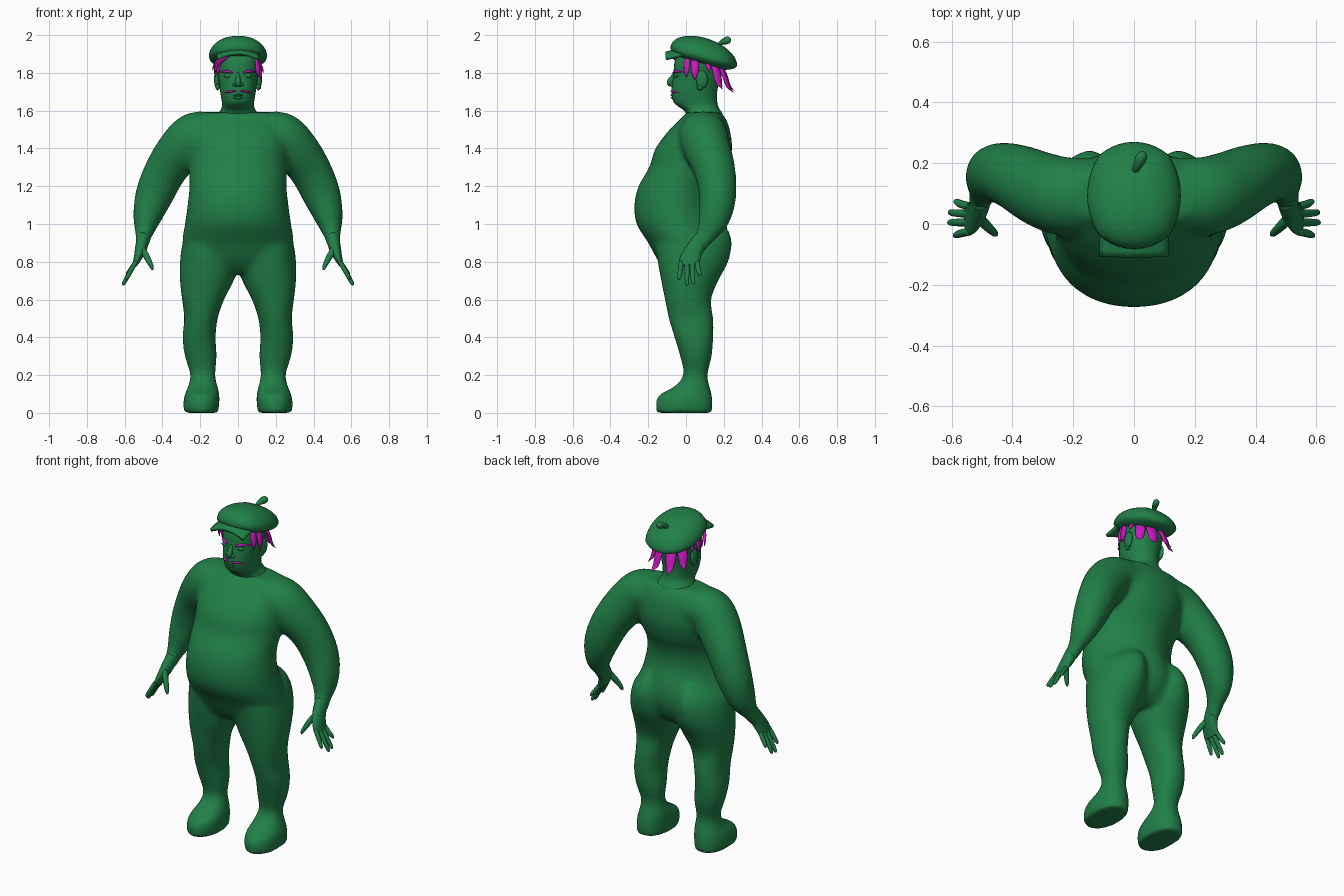
import bpy, bmesh, math
from mathutils import Vector

if "Cube" in bpy.data.objects:
    bpy.data.objects.remove(bpy.data.objects["Cube"])

def material(name, col):
    m = bpy.data.materials.new(name)
    m.diffuse_color = (*col, 1)
    m.use_nodes = True
    m.node_tree.nodes["Principled BSDF"].inputs["Base Color"].default_value = m.diffuse_color
    return m

GREEN = material("green", (0.015, 0.215, 0.064))
MAGENTA = material("magenta", (0.6, 0.01, 0.52))

def finish(name, bm, mat):
    bmesh.ops.recalc_face_normals(bm, faces=bm.faces)
    me = bpy.data.meshes.new(name)
    bm.to_mesh(me)
    bm.free()
    me.materials.append(mat)
    for p in me.polygons:
        p.use_smooth = True
    ob = bpy.data.objects.new(name, me)
    bpy.context.collection.objects.link(ob)
    return ob

def refine(rows, n):
    """Catmull-Rom interpolation of rows of numbers."""
    rows = [rows[0]] + list(rows) + [rows[-1]]
    out = []
    for a, b, c, d in zip(rows, rows[1:], rows[2:], rows[3:]):
        for k in range(n):
            t = k / n
            out.append([0.5 * (2*q + (r-p)*t + (2*p-5*q+4*r-s)*t*t + (3*q-p-3*r+s)*t**3)
                        for p, q, r, s in zip(a, b, c, d)])
    return out + [list(rows[-1])]

def skin(bm, rings):
    loops = [[bm.verts.new(p) for p in r] for r in rings]
    n = len(loops[0])
    for a, b in zip(loops, loops[1:]):
        for i in range(n):
            bm.faces.new((a[i], a[(i+1) % n], b[(i+1) % n], b[i]))
    bm.faces.new(loops[0][::-1])
    bm.faces.new(loops[-1])

def stack(bm, rows, power=1.0, side=1, seg=32):
    """Horizontal sections: z, x min, x max, y min, y max; leaner at the back of the hips."""
    rings = []
    for z, x0, x1, y0, y1 in refine(rows, 4):
        back = power + .35 * max(0, 1 - abs(z - 1.0) / .4)
        ring = []
        for i in range(seg):
            a = 2 * math.pi * i / seg
            c, s = math.cos(a), math.sin(a)
            p = back if s > 0 else power
            c = math.copysign(abs(c)**p, c)
            s = math.copysign(abs(s)**p, s)
            ring.append((side*((x0+x1)/2 + c*(x1-x0)/2), (y0+y1)/2 + s*(y1-y0)/2, z))
        rings.append(ring)
    skin(bm, rings)

def tube(bm, rows, side=1, seg=10, n=4):
    """Path sections: x, y, z, radius across, radius along y."""
    pts = refine(rows, n)
    rings = []
    for i, (x, y, z, r1, r2) in enumerate(pts):
        t = Vector(pts[min(i+1, len(pts)-1)][:3]) - Vector(pts[max(i-1, 0)][:3])
        u = t.cross(Vector((0, 1, 0))).normalized()
        v = t.cross(u).normalized()
        ring = []
        for k in range(seg):
            a = 2 * math.pi * k / seg
            p = Vector((x, y, z)) + u*r1*math.cos(a) + v*r2*math.sin(a)
            ring.append((p.x*side, p.y, p.z))
        rings.append(ring)
    skin(bm, rings)

def blob(bm, centre, size, seg=16):
    vs = bmesh.ops.create_uvsphere(bm, u_segments=seg, v_segments=seg//2, radius=1)["verts"]
    for v in vs:
        v.co = Vector([c + s*q for c, s, q in zip(centre, size, v.co)])

# body: torso, legs and arms fused into one skin
bm = bmesh.new()
torso = [(0.74, .13, -.09, .13), (0.80, .26, -.145, .19), (0.9, .295, -.20, .225),
         (1.0, .282, -.262, .215), (1.1, .268, -.274, .18), (1.2, .258, -.252, .185),
         (1.3, .262, -.195, .225), (1.4, .265, -.162, .245), (1.5, .265, -.087, .232),
         (1.555, .25, -.03, .212), (1.592, .22, .0, .185)]
stack(bm, [(z, -w, w, f, b) for z, w, f, b in torso], 0.94)
leg = [(0.0, .103, .288, -.158, .142), (.06, .098, .289, -.16, .142), (.10, .098, .282, -.137, .137),
       (.135, .106, .267, -.07, .127), (.2, .120, .253, -.014, .114), (.3, .112, .282, -.032, .137),
       (.4, .118, .294, -.062, .145), (.5, .107, .285, -.092, .145), (.6, .073, .297, -.112, .133),
       (.7, .022, .308, -.132, .172), (.8, -.005, .308, -.15, .225), (.9, .0, .293, -.16, .244),
       (.97, .02, .255, -.13, .225), (1.02, .06, .19, -.06, .18)]
arm = [(.10, .10, 1.475, .105, .12), (.22, .09, 1.472, .124, .13), (.30, .112, 1.398, .124, .125),
       (.385, .153, 1.28, .112, .11), (.448, .168, 1.14, .100, .098), (.484, .145, 1.02, .072, .083),
       (.50, .10, .935, .043, .053), (.512, .06, .88, .037, .048)]
for s in (1, -1):
    stack(bm, leg, 0.92, s)
    tube(bm, arm, s, 24)
body = finish("body", bm, GREEN)
rm = body.modifiers.new("fuse", "REMESH")
rm.mode = "VOXEL"
rm.voxel_size = 0.012
rm.use_smooth_shade = True
sm = body.modifiers.new("soften", "SMOOTH")
sm.factor = 0.5
sm.iterations = 20

# head and neck
bm = bmesh.new()
head = [(1.54, .13, .03, .21), (1.585, .105, .0, .192), (1.605, .092, -.015, .18),
        (1.625, .085, -.045, .17), (1.65, .086, -.068, .165), (1.70, .094, -.077, .165),
        (1.75, .101, -.073, .175), (1.80, .107, -.066, .185), (1.86, .11, -.06, .20),
        (1.93, .09, -.03, .17)]
stack(bm, [(z, -w, w, f, b) for z, w, f, b in head], 0.9)
finish("head", bm, GREEN)

# hands: palm, four fingers and thumb
fingers = [(-.025, .59, -.037, .705), (.005, .608, .005, .675),
           (.033, .606, .038, .68), (.058, .588, .073, .725)]
for s, label in ((1, "left"), (-1, "right")):
    bm = bmesh.new()
    tube(bm, [(.502, .09, .93, .034, .043), (.515, .045, .865, .031, .047),
              (.535, .02, .81, .019, .055), (.548, .017, .78, .012, .052)], s, 16)
    for y0, x1, y1, z1 in fingers:
        tube(bm, [(.54, y0, .80, .012, .013), ((.55+x1)/2, (y0+y1)/2, (.79+z1)/2, .012, .013),
                  (x1-.004, y1, z1+.012, .010, .010), (x1, y1, z1, .004, .004)], s)
    tube(bm, [(.51, .02, .87, .018, .02), (.48, -.01, .82, .016, .016),
              (.458, -.03, .775, .011, .012), (.452, -.034, .757, .004, .005)], s)
    finish(label + "_hand", bm, GREEN)

# face: nose, eyes, lips, ears
bm = bmesh.new()
tube(bm, [(0, -.052, 1.80, .010, .012), (0, -.069, 1.775, .012, .016),
          (0, -.084, 1.75, .017, .019), (0, -.078, 1.732, .013, .012)])
for s in (1, -1):
    blob(bm, (.017*s, -.074, 1.738), (.012, .013, .010))
finish("nose", bm, GREEN)
bm = bmesh.new()
for s in (1, -1):
    blob(bm, (.05*s, -.050, 1.785), (.024, .013, .012))
finish("eyes", bm, GREEN)
bm = bmesh.new()
blob(bm, (0, -.070, 1.682), (.028, .012, .006))
blob(bm, (0, -.069, 1.669), (.024, .012, .007))
finish("lips", bm, GREEN)
bm = bmesh.new()
for s in (1, -1):
    blob(bm, (.113*s, .085, 1.765), (.014, .032, .048))
    blob(bm, (.108*s, .075, 1.727), (.012, .018, .02))
finish("ears", bm, GREEN)

# eyebrows and moustache
bm = bmesh.new()
for s in (1, -1):
    tube(bm, [(.028, -.066, 1.800, .004, .006), (.06, -.053, 1.809, .007, .008),
              (.095, -.010, 1.803, .002, .004)], s)
finish("eyebrows", bm, MAGENTA)
bm = bmesh.new()
for s in (1, -1):
    tube(bm, [(.012, -.078, 1.704, .003, .005), (.038, -.071, 1.702, .006, .008),
              (.072, -.037, 1.694, .002, .003)], s)
finish("moustache", bm, MAGENTA)

# hair: broad flat locks hanging from under the cap (angle, tip height, width)
bm = bmesh.new()
locks = [(-28, 1.775, .018), (-8, 1.765, .022), (22, 1.80, .016),
         (44, 1.715, .028), (72, 1.695, .030)]
for deg, tip, wide in locks:
    for s in (1, -1):
        a = math.radians(deg if s > 0 else 180 - deg)
        out = Vector((math.cos(a), math.sin(a), 0))
        along = Vector((-out.y, out.x, 0))
        back = max(out.y, 0)
        z = tip + (.012 if s < 0 else 0)
        top = 1.875 - .035 * back
        rings = []
        for o, h, k in refine([(.0, top, .9), (.008 + .02*back, (top+z)/2 + .01, 1),
                               (.012 + .035*back, z + .03, .75), (.014 + .065*back, z, .08)], 4):
            base = Vector((out.x*(.108+o), .065 + out.y*(.122+o), h))
            ring = []
            for j in range(8):
                t = 2 * math.pi * j / 8
                ring.append(base + along*wide*k*math.cos(t) + out*.011*k*math.sin(t))
            rings.append(ring)
        skin(bm, rings)
# fringe swept to one side
tube(bm, [(-.04, -.074, 1.905, .012, .007), (-.078, -.058, 1.878, .015, .008),
          (-.112, -.02, 1.84, .010, .007), (-.122, -.005, 1.80, .002, .002)], 1, 8)
finish("hair", bm, MAGENTA)

# soft cap: domed above, flatter below, sloping down to the back
bm = bmesh.new()
bmesh.ops.create_uvsphere(bm, u_segments=40, v_segments=24, radius=1)
for v in bm.verts:
    x, y, z = v.co
    r = max(1e-6, math.hypot(x, y))
    f = 1 + .2 * (1 - max(abs(x), abs(y)) / r)      # slightly squared outline
    z = z * (.10 if z > 0 else .055)
    v.co = (x*f*.154, .094 + y*f*.176, 1.887 + z - .25*y*.178)
finish("cap", bm, GREEN)

# cap peak
bm = bmesh.new()
N, M = 12, 4
grid = [[bm.verts.new((.11*u, -.035 - .072*v + .03*u*u*(1-v), 1.925 - .022*v - .028*u*u))
         for u in [2*i/N - 1 for i in range(N+1)]] for v in [j/M for j in range(M+1)]]
for j in range(M):
    for i in range(N):
        bm.faces.new((grid[j][i], grid[j][i+1], grid[j+1][i+1], grid[j+1][i]))
peak = finish("cap_peak", bm, GREEN)
sol = peak.modifiers.new("thickness", "SOLIDIFY")
sol.thickness = 0.018
sol.offset = 0

# cap stem
bm = bmesh.new()
tube(bm, [(0, .17, 1.93, .013, .013), (.008, .185, 1.958, .013, .013),
          (.02, .21, 1.970, .020, .018), (.028, .228, 1.974, .018, .016),
          (.031, .238, 1.975, .006, .006)], 1, 12)
finish("cap_stem", bm, GREEN)
